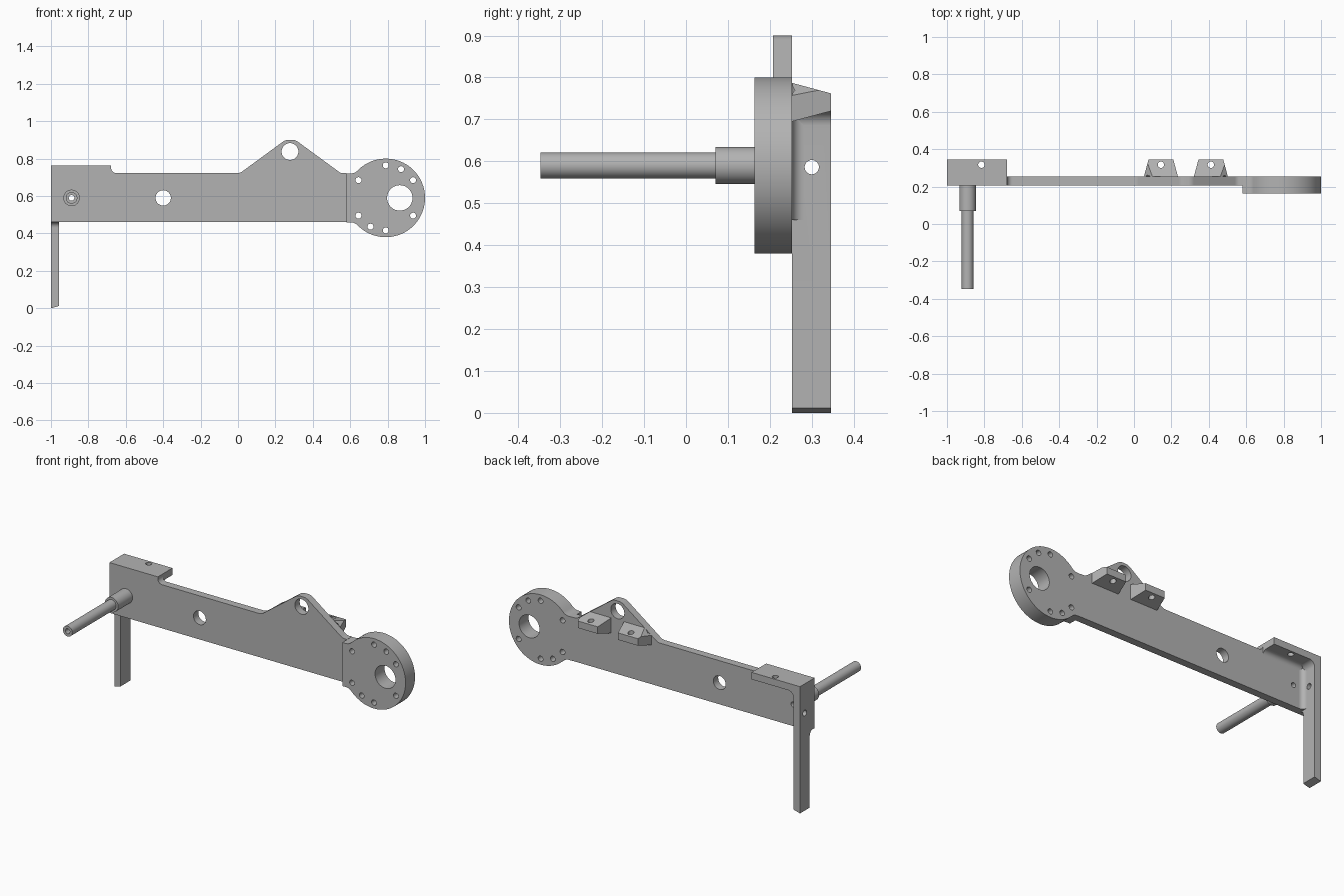
import bpy, bmesh, math
from mathutils import Vector

if "Cube" in bpy.data.objects:
    bpy.data.objects.remove(bpy.data.objects["Cube"], do_unlink=True)

metal = bpy.data.materials.new("plain_grey_metal")
metal.use_nodes = True
GREY = (0.45, 0.45, 0.45, 1)
metal.diffuse_color = GREY
metal.node_tree.nodes["Principled BSDF"].inputs["Base Color"].default_value = GREY

FRONT, BACK, REAR = 0.207, 0.253, 0.346   # plate front, plate back, flange rear
AXIS_Z = 0.59


def finish(name, bm):
    bmesh.ops.recalc_face_normals(bm, faces=bm.faces)
    mesh = bpy.data.meshes.new(name)
    bm.to_mesh(mesh)
    bm.free()
    mesh.materials.append(metal)
    obj = bpy.data.objects.new(name, mesh)
    bpy.context.collection.objects.link(obj)
    return obj


def sweep(name, points, offset):
    """Extrude a flat loop of 3D points along an offset."""
    bm = bmesh.new()
    face = bm.faces.new([bm.verts.new(p) for p in points])
    new = bmesh.ops.extrude_face_region(bm, geom=[face])["geom"]
    verts = [v for v in new if isinstance(v, bmesh.types.BMVert)]
    bmesh.ops.translate(bm, verts=verts, vec=offset)
    return finish(name, bm)


def prism(name, outline, y0, y1):
    return sweep(name, [(x, y0, z) for x, z in outline], (0, y1 - y0, 0))


def arc(cx, cz, r, start, end, steps):
    angles = [math.radians(start + (end - start) * i / steps) for i in range(steps + 1)]
    return [(cx + r * math.cos(a), cz + r * math.sin(a)) for a in angles]


def rounded(corners, steps=8):
    """Polygon from (x, z, radius) corners."""
    out = []
    for i, (x, z, r) in enumerate(corners):
        p = Vector((x, z))
        if not r:
            out.append((x, z))
            continue
        u = (Vector(corners[i - 1][:2]) - p).normalized()
        v = (Vector(corners[(i + 1) % len(corners)][:2]) - p).normalized()
        half = u.angle(v) / 2
        c = p + (u + v).normalized() * r / math.sin(half)
        t = r / math.tan(half)
        s, e = p + u * t - c, p + v * t - c
        out += [tuple(c + s.lerp(e, k / steps).normalized() * r) for k in range(steps + 1)]
    return out


def boolean(obj, cutter, operation="DIFFERENCE"):
    mod = obj.modifiers.new("cut", "BOOLEAN")
    mod.operation, mod.solver, mod.object = operation, "EXACT", cutter
    bpy.context.view_layer.objects.active = obj
    bpy.ops.object.modifier_apply(modifier=mod.name)
    bpy.data.objects.remove(cutter, do_unlink=True)


def drill(obj, centre, r, axis):
    """Drill a round hole through an object along an axis."""
    a = Vector(axis)
    u = Vector((0, 0, 1)) if axis[2] == 0 else Vector((1, 0, 0))
    w = a.cross(u)
    c = Vector(centre) - a * 0.15
    ring = [c + u * p + w * q for p, q in arc(0, 0, r, 0, 350, 35)]
    boolean(obj, sweep("hole_cutter", ring, a * 0.3))


def cove(name, corner, d1, d2, r, run):
    """Concave fillet strip in an inside corner."""
    c, d1, d2 = Vector(corner), Vector(d1), Vector(d2)
    pts = [c] + [c + d1 * p + d2 * q for p, q in arc(r, r, r, 180, 270, 8)]
    return sweep(name, pts, run)


# Long arm plate with the raised gusset
arm_outline = rounded([
    (-1, 0.46, 0), (0.58, 0.46, 0), (0.58, 0.722, 0), (0.55, 0.722, 0.04),
    (0.307, 0.9, 0.05), (0.253, 0.9, 0.05), (0.01, 0.722, 0.05),
    (-0.678, 0.722, 0.028), (-0.678, 0.762, 0), (-1, 0.762, 0)])
arm = prism("arm_plate", arm_outline, FRONT, BACK)
for x, z, r in ((-0.4, AXIS_Z, 0.041), (0.278, 0.838, 0.045), (-0.89, AXIS_Z, 0.015)):
    drill(arm, (x, 0.23, z), r, (0, 1, 0))

# Thick end disc blended into a square neck
CX, R, FIL, HALF = 0.79, 0.21, 0.05, 0.131
blend = math.degrees(math.asin((HALF + FIL) / (R + FIL)))
fx = CX - (R + FIL) * math.cos(math.radians(blend))
upper = [(0.58, AXIS_Z + HALF)] + arc(fx, AXIS_Z + HALF + FIL, FIL, -90, -blend, 8)
lower = [(x, 2 * AXIS_Z - z) for x, z in reversed(upper)]
rim = arc(CX, AXIS_Z, R, 180 - blend, blend - 180, 64)
disc = prism("end_disc", upper + rim[1:-1] + lower, 0.163, BACK)
drill(disc, (0.865, 0.21, AXIS_Z), 0.068, (0, 1, 0))
for angle in (147, 90, 62, 33, -33, -90, -118, -147):
    a = math.radians(angle)
    drill(disc, (CX + 0.174 * math.cos(a), 0.21, AXIS_Z + 0.174 * math.sin(a)), 0.016, (0, 1, 0))

# Rear bracket: top flange turning down into the long leg
bracket = prism("flange_and_leg", rounded([
    (-1, 0, 0), (-0.957, 0.012, 0), (-0.957, 0.72, 0.035),
    (-0.678, 0.72, 0), (-0.678, 0.762, 0), (-1, 0.762, 0)]), BACK, REAR)
drill(bracket, (-0.98, 0.3, 0.586), 0.017, (1, 0, 0))
drill(bracket, (-0.816, 0.317, 0.74), 0.017, (0, 0, 1))
parts = [arm, disc, bracket]

# Fillets around the bracket
parts += [
    cove("flange_fillet", (-0.957, BACK, 0.72), (0, 1, 0), (0, 0, -1), 0.028, (0.279, 0, 0)),
    cove("leg_fillet", (-0.957, BACK, 0.46), (0, 1, 0), (1, 0, 0), 0.028, (0, 0, 0.26)),
    cove("leg_front_fillet", (-1, BACK, 0.46), (0, -1, 0), (0, 0, -1), 0.028, (0.043, 0, 0))]

# Two drilled lugs with flared roots, trimmed to the gusset edge
for name, cx in (("right_lug", 0.144), ("left_lug", 0.411)):
    bm = bmesh.new()
    flare = arc(0.025, 0.025, 0.025, 180, 270, 6)
    rings = [(p, q) for q, p in flare][::-1] + [(0, REAR - BACK)]
    previous = None
    for grow, depth in rings:
        w, h = 0.066 + grow, 0.021 + grow
        ring = [bm.verts.new((cx + sx * w, BACK + depth, 0.741 + sz * h))
                for sx, sz in ((-1, -1), (1, -1), (1, 1), (-1, 1))]
        if previous:
            for i in range(4):
                j = (i + 1) % 4
                bm.faces.new((previous[i], previous[j], ring[j], ring[i]))
        else:
            bm.faces.new(ring)
        previous = ring
    bm.faces.new(previous)
    lug = finish(name, bm)
    boolean(lug, prism("trim", arm_outline, FRONT, 0.4), "INTERSECT")
    drill(lug, (cx, 0.317, 0.741), 0.017, (0, 0, 1))
    parts.append(lug)

# Stepped hollow pin, turned around the y axis
bm = bmesh.new()
profile = [(0.015, FRONT), (0.044, FRONT), (0.044, 0.07), (0.031, 0.07),
           (0.031, -0.347), (0.015, -0.347)]
ring = [bm.verts.new((-0.89 + r, y, AXIS_Z)) for r, y in profile]
edges = [bm.edges.new((ring[i - 1], ring[i])) for i in range(len(ring))]
bmesh.ops.spin(bm, geom=ring + edges, cent=(-0.89, 0, AXIS_Z), axis=(0, 1, 0),
               angle=math.tau, steps=40)
bmesh.ops.remove_doubles(bm, verts=bm.verts, dist=0.0001)
parts.append(finish("stepped_pin", bm))

# Smooth round surfaces, keep machined edges crisp
bpy.ops.object.select_all(action="DESELECT")
for obj in parts:
    obj.select_set(True)
bpy.context.view_layer.objects.active = arm
bpy.ops.object.shade_smooth_by_angle(angle=math.radians(30))
